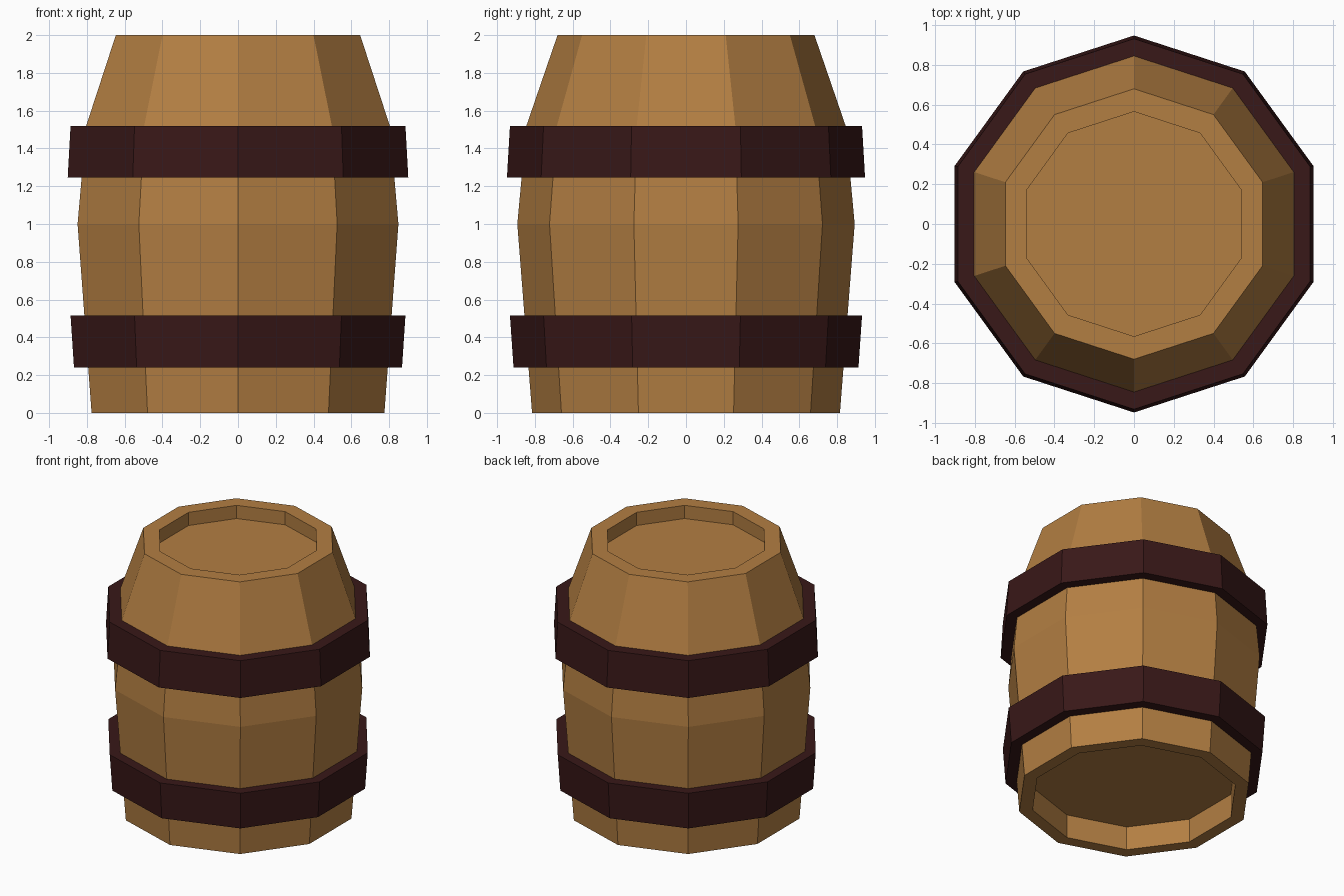
import bpy, bmesh, math

if "Cube" in bpy.data.objects:
    bpy.data.objects.remove(bpy.data.objects["Cube"])

SIDES = 10


def material(name, color):
    mat = bpy.data.materials.new(name)
    mat.diffuse_color = color
    mat.use_nodes = True
    mat.node_tree.nodes["Principled BSDF"].inputs["Base Color"].default_value = mat.diffuse_color
    return mat


def lathe(name, profile, mat, closed=False):
    """Revolve (radius, z) points into a ten-sided flat-faced solid, with a corner facing front."""
    bm = bmesh.new()
    rings = []
    for r, z in profile:
        ring = []
        for i in range(SIDES):
            a = -math.pi / 2 + i * math.tau / SIDES
            ring.append(bm.verts.new((r * math.cos(a), r * math.sin(a), z)))
        rings.append(ring)
    pairs = list(zip(rings, rings[1:]))
    if closed:
        pairs.append((rings[-1], rings[0]))
    else:
        bm.faces.new(rings[0])
        bm.faces.new(rings[-1])
    for low, high in pairs:
        for i in range(SIDES):
            j = (i + 1) % SIDES
            bm.faces.new((low[i], low[j], high[j], high[i]))
    bmesh.ops.recalc_face_normals(bm, faces=bm.faces)
    mesh = bpy.data.meshes.new(name)
    bm.to_mesh(mesh)
    bm.free()
    mesh.materials.append(mat)
    obj = bpy.data.objects.new(name, mesh)
    bpy.context.collection.objects.link(obj)
    return obj


wood = material("wood", (0.45, 0.21, 0.055, 1))
hoop = material("dark_hoop", (0.04, 0.009, 0.009, 1))

# Barrel body with a recessed lid and a deeper recessed base
lathe("barrel_body", [
    (0.72, 0.18), (0.72, 0.0), (0.815, 0.0), (0.893, 1.0),
    (0.845, 1.52), (0.68, 2.0), (0.565, 2.0), (0.565, 1.9),
], wood)

# Hoops: inner edge sits just inside the staves
lathe("lower_hoop", [(0.82, 0.24), (0.913, 0.24), (0.932, 0.515), (0.84, 0.515)], hoop, True)
lathe("upper_hoop", [(0.86, 1.245), (0.948, 1.245), (0.932, 1.52), (0.835, 1.52)], hoop, True)
